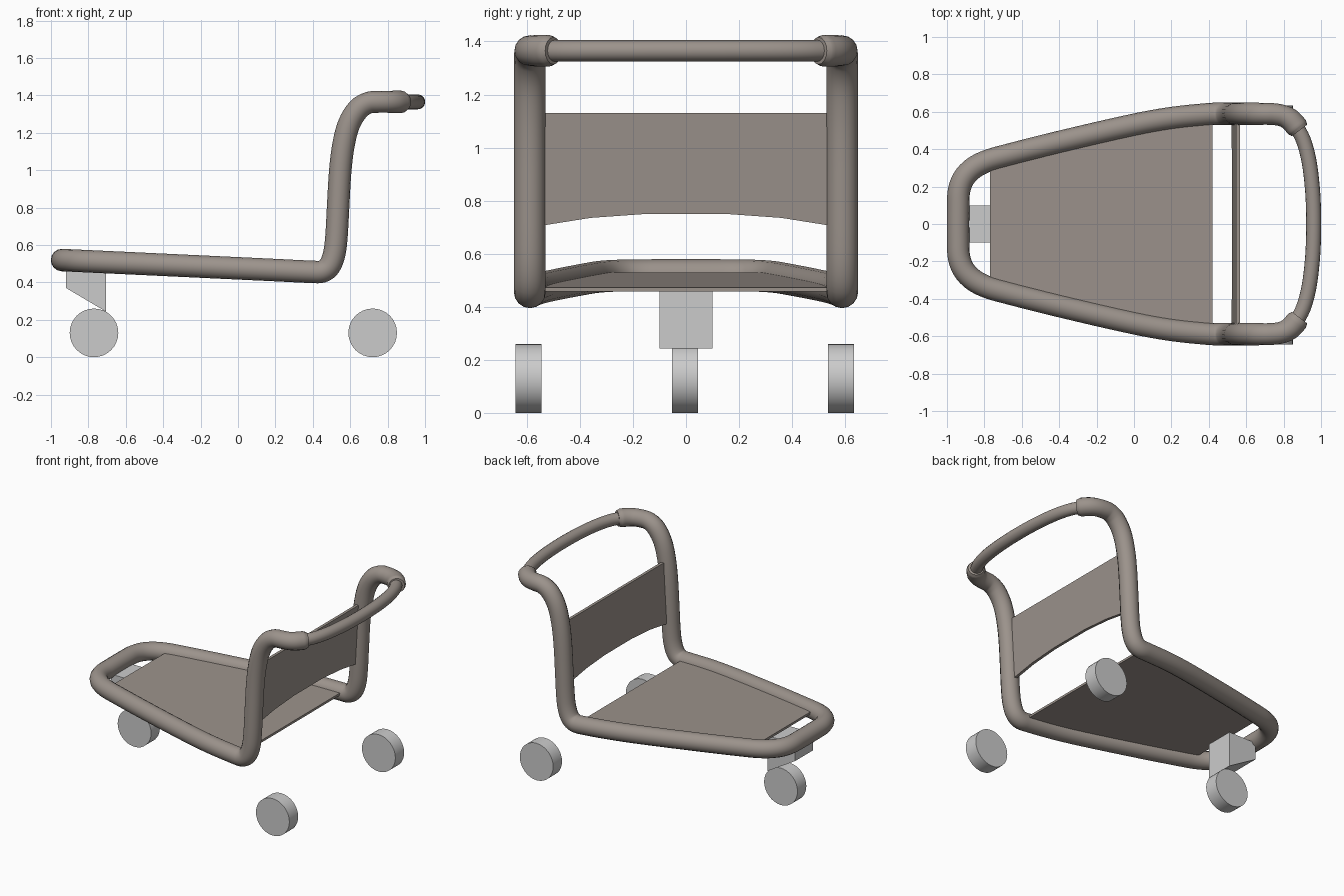
import bpy, bmesh, math
from mathutils import Vector

if "Cube" in bpy.data.objects:
    bpy.data.objects.remove(bpy.data.objects["Cube"])

brown = bpy.data.materials.new("brown_grey")
brown.diffuse_color = (0.33, 0.29, 0.26, 1)
brown.use_nodes = True
brown.node_tree.nodes["Principled BSDF"].inputs["Base Color"].default_value = brown.diffuse_color


def tube(name, half, radius):
    """Smooth tube through (x, y, z, scale) points, mirrored across y = 0."""
    other = [(x, -y, z, s) for x, y, z, s in reversed(half) if y > 0]
    pts = half + other
    cu = bpy.data.curves.new(name, 'CURVE')
    cu.dimensions = '3D'
    cu.bevel_depth = radius
    cu.bevel_resolution = 6
    cu.resolution_u = 4
    cu.use_fill_caps = True
    sp = cu.splines.new('BEZIER')
    sp.bezier_points.add(len(pts) - 1)
    for i, (p, (x, y, z, s)) in enumerate(zip(sp.bezier_points, pts)):
        a = Vector(pts[max(i - 1, 0)][:3])
        b = Vector(pts[min(i + 1, len(pts) - 1)][:3])
        co = Vector((x, y, z))
        t = (b - a).normalized()
        p.handle_left_type = p.handle_right_type = 'FREE'
        p.co = co
        p.handle_left = co - t * (co - a).length / 3
        p.handle_right = co + t * (b - co).length / 3
        p.radius = s
    cu.materials.append(brown)
    ob = bpy.data.objects.new(name, cu)
    bpy.context.collection.objects.link(ob)
    bpy.ops.object.select_all(action='DESELECT')
    bpy.context.view_layer.objects.active = ob
    ob.select_set(True)
    bpy.ops.object.convert(target='MESH')
    bpy.ops.object.shade_smooth_by_angle(angle=math.radians(35))


def slab(name, outline, offset, mat=None):
    """Flat outline extruded along an offset vector."""
    bm = bmesh.new()
    face = bm.faces.new([bm.verts.new(p) for p in outline])
    ext = bmesh.ops.extrude_face_region(bm, geom=[face])
    verts = [g for g in ext['geom'] if isinstance(g, bmesh.types.BMVert)]
    bmesh.ops.translate(bm, verts=verts, vec=offset)
    bmesh.ops.recalc_face_normals(bm, faces=bm.faces)
    me = bpy.data.meshes.new(name)
    bm.to_mesh(me)
    bm.free()
    if mat:
        me.materials.append(mat)
    bpy.context.collection.objects.link(bpy.data.objects.new(name, me))


def wheel(name, x, y):
    bpy.ops.mesh.primitive_cylinder_add(vertices=32, radius=0.13, depth=0.098,
                                        location=(x, y, 0.13),
                                        rotation=(math.pi / 2, 0, 0))
    bpy.context.object.name = name
    bpy.ops.object.shade_smooth_by_angle(angle=math.radians(35))


# Main frame: handle end, upright, then along the floor to the front bend
floor_xy = [(0.40, 0.587), (0.20, 0.566), (0, 0.53), (-0.40, 0.438), (-0.70, 0.362),
            (-0.79, 0.335), (-0.86, 0.298), (-0.91, 0.245), (-0.935, 0.18), (-0.94, 0.10)]


def floor_z(x):
    return 0.475 - 0.047 * x


frame = [(0.885, 0.50, 1.365, 0.85), (0.872, 0.517, 1.365, 1.0), (0.838, 0.555, 1.365, 1.0),
         (0.80, 0.577, 1.365, 0.97), (0.75, 0.587, 1.365, 0.97), (0.70, 0.589, 1.361, 0.97),
         (0.645, 0.589, 1.328, 1), (0.595, 0.589, 1.25, 1), (0.565, 0.589, 1.14, 1),
         (0.547, 0.589, 1.0, 1), (0.535, 0.589, 0.80, 1), (0.526, 0.589, 0.64, 1),
         (0.514, 0.589, 0.55, 1), (0.488, 0.589, 0.485, 1), (0.45, 0.589, 0.458, 1)]
frame += [(x, y, floor_z(x), 1) for x, y in floor_xy]
tube("frame_tube", frame, 0.06)

# Thin push handle
tube("push_handle", [(0.86, 0.535, 1.365, 1), (0.905, 0.45, 1.365, 1), (0.935, 0.34, 1.365, 1),
                     (0.953, 0.20, 1.365, 1), (0.96, 0.07, 1.365, 1)], 0.04)

# Seat plate following the frame
side = [(0.42, 0.587)] + floor_xy[1:5] + [(-0.77, 0.342)]
seat = [(x, y, floor_z(x) + 0.002) for x, y in side]
seat += [(x, -y, z) for x, y, z in reversed(seat)]
slab("seat", seat, (0, 0, 0.016), brown)

# Backrest with arched lower edge
arch = [(-0.58, 0.70), (-0.36, 0.735), (-0.15, 0.75), (0.15, 0.75), (0.36, 0.735), (0.58, 0.70)]
back = arch + [(0.58, 1.13), (-0.58, 1.13)]
slab("backrest", [(0.521 + (z - 0.70) * 0.058, y, z) for y, z in back], (0.02, 0, 0), brown)

# Front caster bracket
slab("caster_bracket", [(-0.92, -0.1, 0.49), (-0.92, -0.1, 0.37), (-0.705, -0.1, 0.243),
                        (-0.705, -0.1, 0.49)], (0, 0.2, 0))

# Wheels
wheel("front_wheel", -0.77, -0.003)
for label, sy in (("left", -1), ("right", 1)):
    wheel("rear_wheel_" + label, 0.72, sy * 0.589 - 0.005)
